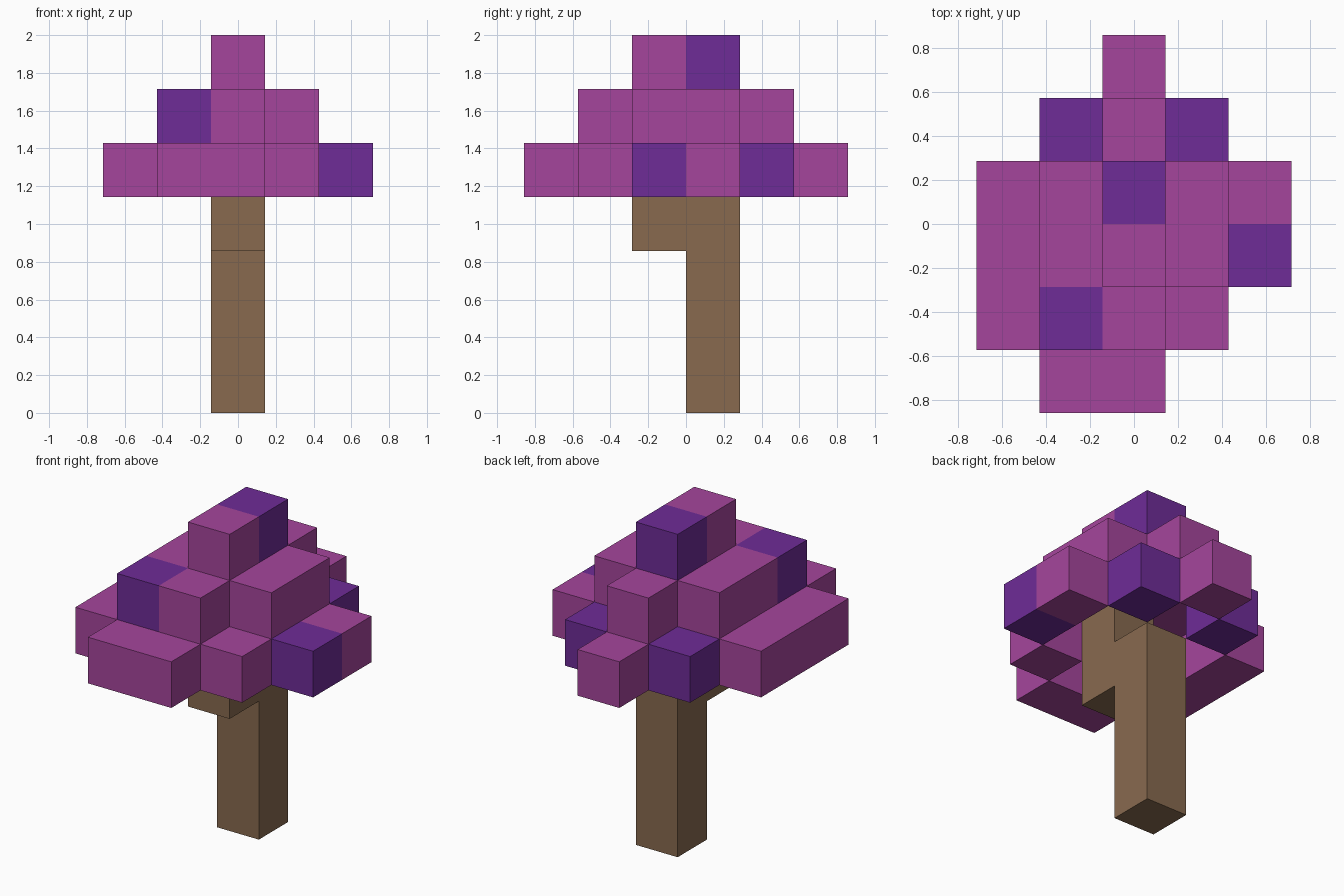
import bpy
import bmesh
from mathutils import Vector

cube = bpy.data.objects.get("Cube")
if cube:
    bpy.data.objects.remove(cube, do_unlink=True)

SIZE = 2 / 7  # edge of one block


def make_material(name, rgb):
    mat = bpy.data.materials.new(name)
    mat.use_nodes = True
    colour = (*rgb, 1.0)
    mat.diffuse_color = colour
    mat.node_tree.nodes["Principled BSDF"].inputs["Base Color"].default_value = colour
    return mat


pink = make_material("pink_leaf", (0.376, 0.060, 0.332))
purple = make_material("purple_leaf", (0.156, 0.025, 0.310))
brown = make_material("brown_bark", (0.246, 0.144, 0.078))

# Block plan of each layer, rows from back to front, columns from -x to +x
# P = pink leaf, V = purple leaf, T = trunk
STEM = [".....", ".....", "..T..", ".....", ".....", "....."]
FORK = [".....", ".....", "..T..", "..T..", ".....", "....."]
WIDE = ["..P..", ".V.V.", "P...P", "P.T.V", "P..P.", ".PP.."]
MIDDLE = [".....", "..P..", ".P.P.", ".PTP.", ".VP..", "....."]
TOP = [".....", ".....", "..V..", "..P..", ".....", "....."]
LAYERS = [STEM, STEM, STEM, FORK, WIDE, MIDDLE, TOP]

blocks = {}
for z, layer in enumerate(LAYERS):
    for y, row in enumerate(reversed(layer)):
        for x, kind in enumerate(row):
            if kind != ".":
                blocks[x, y, z] = kind


def build(name, kinds, materials):
    """Join the outer faces of all blocks of the given kinds into one mesh."""
    bm = bmesh.new()
    for cell, kind in blocks.items():
        if kind not in kinds:
            continue
        centre = Vector((cell[0] - 2, cell[1] - 2.5, cell[2] + 0.5))
        for axis in range(3):
            for sign in (-1, 1):
                neighbour = list(cell)
                neighbour[axis] += sign
                if tuple(neighbour) in blocks:
                    continue
                normal, u, v = Vector(), Vector(), Vector()
                normal[axis] = sign / 2
                u[(axis + 1) % 3] = sign / 2
                v[(axis + 2) % 3] = 1 / 2
                mid = centre + normal
                corners = [mid - u - v, mid + u - v, mid + u + v, mid - u + v]
                face = bm.faces.new([bm.verts.new(c * SIZE) for c in corners])
                face.material_index = kinds.index(kind)
    # Weld the blocks and merge flat neighbours of the same colour
    bmesh.ops.remove_doubles(bm, verts=bm.verts[:], dist=0.001)
    bmesh.ops.dissolve_limit(bm, angle_limit=0.01, verts=bm.verts[:],
                             edges=bm.edges[:], delimit={'MATERIAL'})
    mesh = bpy.data.meshes.new(name)
    bm.to_mesh(mesh)
    bm.free()
    for mat in materials:
        mesh.materials.append(mat)
    obj = bpy.data.objects.new(name, mesh)
    bpy.context.collection.objects.link(obj)
    return obj


build("trunk", "T", [brown])
build("leaf_crown", "PV", [pink, purple])
